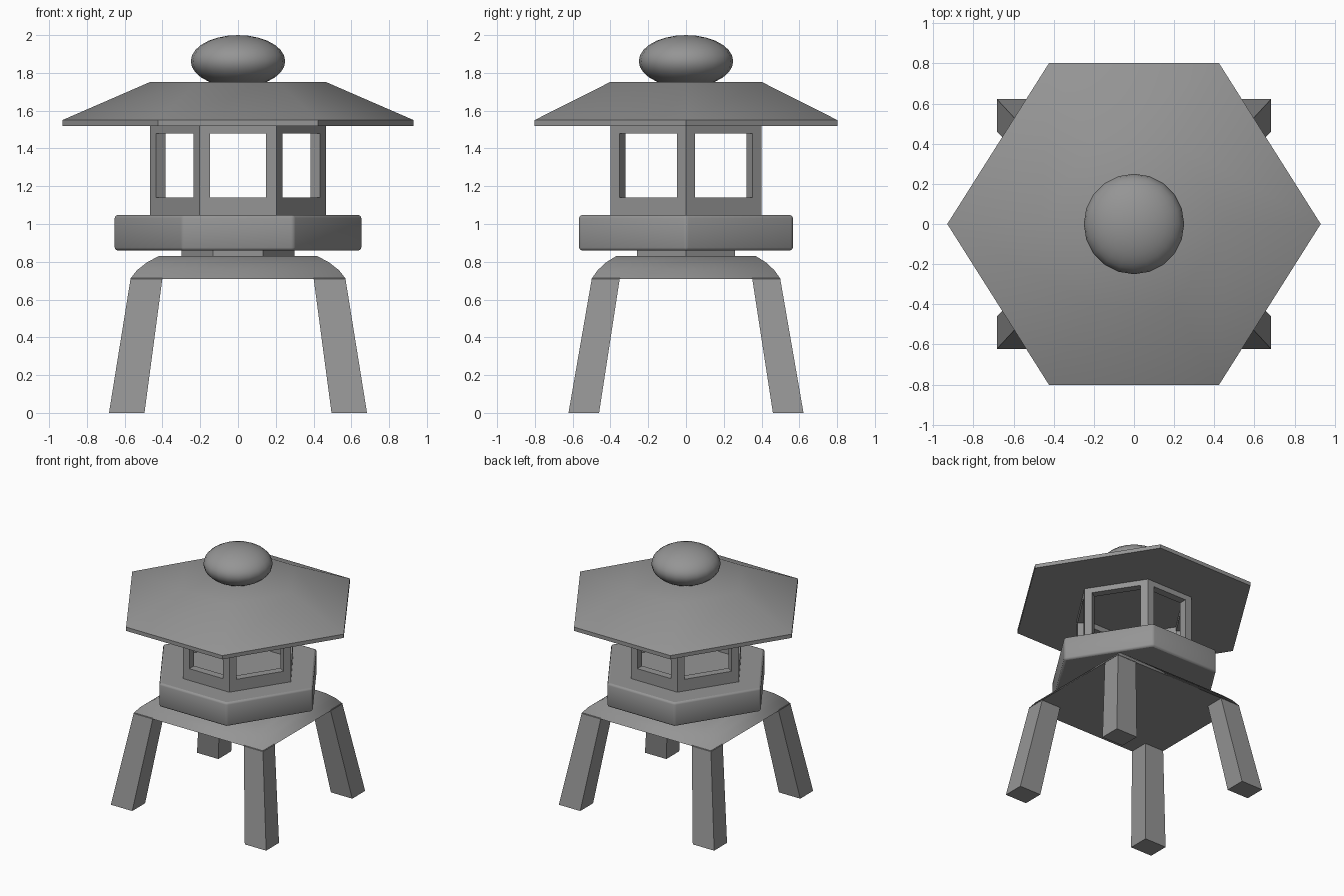
import bpy, bmesh, math

if "Cube" in bpy.data.objects:
    bpy.data.objects.remove(bpy.data.objects["Cube"])

stone = bpy.data.materials.new("dark_stone")
stone.diffuse_color = (0.3, 0.3, 0.3, 1)
stone.use_nodes = True
stone.node_tree.nodes["Principled BSDF"].inputs["Base Color"].default_value = stone.diffuse_color


def hexagon(r, z, k=0.44):
    # slightly stretched hexagon with points on the x axis
    h = r * 0.862
    return [(x, y, z) for x, y in ((r, 0), (k * r, h), (-k * r, h),
                                   (-r, 0), (-k * r, -h), (k * r, -h))]


def rectangle(x0, x1, y0, y1, z):
    return [(x0, y0, z), (x1, y0, z), (x1, y1, z), (x0, y1, z)]


def loft(name, rings, caps=True, bevel=0.0, smooth=0):
    bm = bmesh.new()
    loops = [[bm.verts.new(p) for p in ring] for ring in rings]
    n = len(loops[0])
    for a, b in zip(loops, loops[1:]):
        for i in range(n):
            j = (i + 1) % n
            bm.faces.new((a[i], a[j], b[j], b[i]))
    if caps:
        bm.faces.new(loops[0][::-1])
        bm.faces.new(loops[-1])
        bmesh.ops.recalc_face_normals(bm, faces=bm.faces[:])
    mesh = bpy.data.meshes.new(name)
    bm.to_mesh(mesh)
    bm.free()
    mesh.materials.append(stone)
    ob = bpy.data.objects.new(name, mesh)
    bpy.context.collection.objects.link(ob)
    if bevel:
        m = ob.modifiers.new("Bevel", 'BEVEL')
        m.width, m.segments = bevel, 2
        m.limit_method = 'ANGLE'
        m.angle_limit = math.radians(40)
    if smooth:
        bpy.ops.object.select_all(action='DESELECT')
        ob.select_set(True)
        bpy.context.view_layer.objects.active = ob
        bpy.ops.object.shade_smooth_by_angle(angle=math.radians(smooth))
    return ob


# Four splayed legs
for sx, side in ((-1, "left"), (1, "right")):
    for sy, end in ((-1, "front"), (1, "back")):
        loft(f"{end}_{side}_leg", [
            rectangle(sx * 0.495, sx * 0.683, sy * 0.46, sy * 0.622, 0),
            rectangle(sx * 0.40, sx * 0.568, sy * 0.35, sy * 0.498, 0.715)])

# Rounded table joining the legs
loft("leg_table", [rectangle(-x, x, -y, y, z) for x, y, z in (
    (0.57, 0.50, 0.71), (0.535, 0.468, 0.755),
    (0.482, 0.423, 0.797), (0.42, 0.37, 0.83))], smooth=80)

# Neck and platform
loft("neck", [hexagon(0.30, 0.825), hexagon(0.30, 0.87)])
loft("platform", [hexagon(0.657, 0.86, 0.45), hexagon(0.657, 1.047, 0.45)],
     bevel=0.015, smooth=70)

# Lantern chamber with an open window in each wall
chamber = loft("lantern_chamber", [hexagon(0.465, 1.04), hexagon(0.465, 1.525)],
               caps=False)
bm = bmesh.new()
bm.from_mesh(chamber.data)
walls = bm.faces[:]
bmesh.ops.inset_individual(bm, faces=walls, thickness=0.057,
                           use_even_offset=True)
for v in {v for f in walls for v in f.verts}:
    v.co.z = 1.478 if v.co.z > 1.3 else 1.14
bmesh.ops.delete(bm, geom=walls, context='FACES_ONLY')
bm.to_mesh(chamber.data)
bm.free()
m = chamber.modifiers.new("Thickness", 'SOLIDIFY')
m.thickness = 0.06
m.offset = -1
m.use_even_offset = True

# Roof with a thin crisp rim and flat top
loft("roof", [hexagon(0.93, 1.52, 0.455), hexagon(0.93, 1.55, 0.455),
              hexagon(0.465, 1.752, 0.455)], smooth=32)

# Flattened finial
bpy.ops.mesh.primitive_uv_sphere_add(segments=20, ring_count=14, radius=1,
                                     location=(0, 0, 1.862))
finial = bpy.context.object
finial.name = "finial"
finial.scale = (0.25, 0.25, 0.138)
finial.data.materials.append(stone)
bpy.ops.object.shade_smooth_by_angle(angle=math.radians(40))
